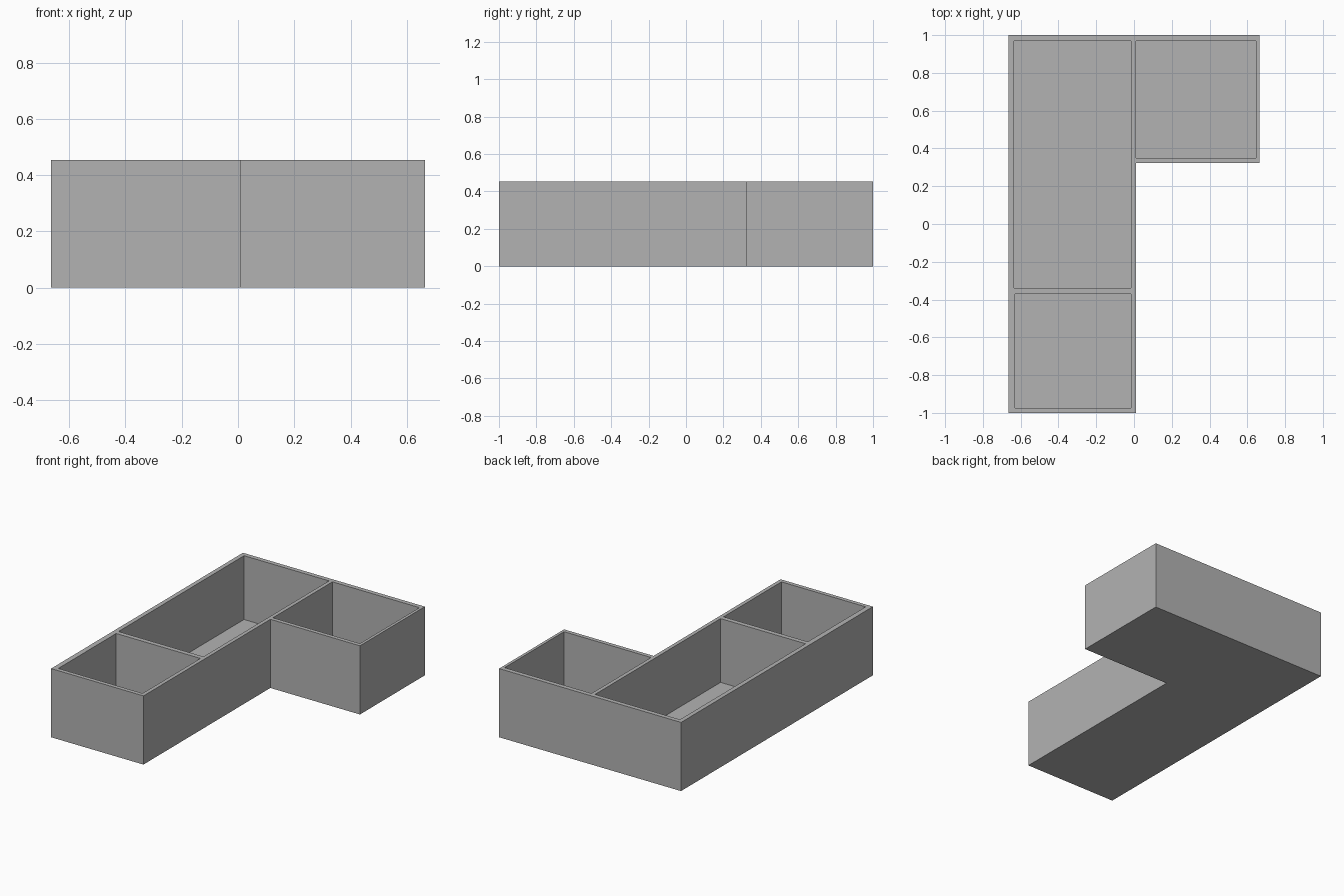
import bpy
import bmesh

cube = bpy.data.objects.get("Cube")
if cube:
    bpy.data.objects.remove(cube, do_unlink=True)

HEIGHT, FLOOR = 0.453, 0.032

grey = bpy.data.materials.new("plain grey")
grey.use_nodes = True
grey.diffuse_color = (0.45, 0.45, 0.45, 1)
grey.node_tree.nodes["Principled BSDF"].inputs["Base Color"].default_value = grey.diffuse_color


def prism(name, outline, z0, z1):
    """Extrude a flat outline from z0 up to z1."""
    bm = bmesh.new()
    base = bm.faces.new([bm.verts.new((x, y, z0)) for x, y in outline])
    top = bmesh.ops.extrude_face_region(bm, geom=[base])["geom"]
    bmesh.ops.translate(bm, vec=(0, 0, z1 - z0),
                        verts=[v for v in top if isinstance(v, bmesh.types.BMVert)])
    bmesh.ops.recalc_face_normals(bm, faces=bm.faces)
    mesh = bpy.data.meshes.new(name)
    bm.to_mesh(mesh)
    bm.free()
    mesh.materials.append(grey)
    obj = bpy.data.objects.new(name, mesh)
    bpy.context.collection.objects.link(obj)
    return obj


# L-shaped tray body
tray = prism("tray", [(-0.664, -1), (0.01, -1), (0.01, 0.323),
                      (0.664, 0.323), (0.664, 1), (-0.664, 1)], 0, HEIGHT)

# Three open compartments: left, right, front, back limits
pockets = {
    "long_compartment": (-0.635, -0.015, -0.339, 0.97),
    "front_compartment": (-0.63, -0.015, -0.973, -0.37),
    "side_compartment": (0.01, 0.645, 0.35, 0.97),
}
for name, (x0, x1, y0, y1) in pockets.items():
    cutter = prism(name + "_cutter", [(x0, y0), (x1, y0), (x1, y1), (x0, y1)],
                   FLOOR, HEIGHT + 0.1)
    cutter.hide_render = True
    cutter.hide_viewport = True
    cut = tray.modifiers.new(name, "BOOLEAN")
    cut.operation = "DIFFERENCE"
    cut.solver = "EXACT"
    cut.object = cutter
